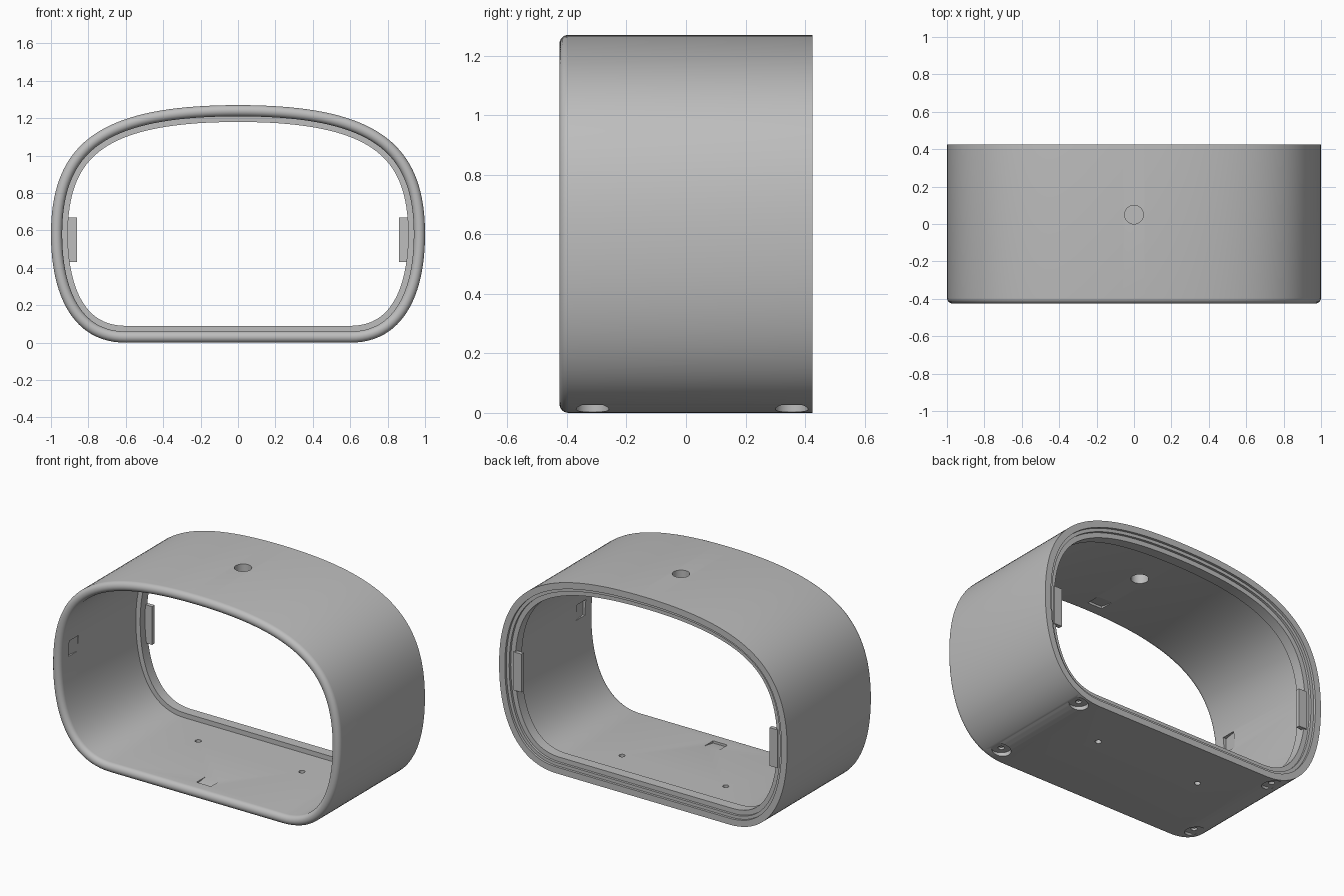
import bpy, bmesh, math
from mathutils import Vector, Matrix

if "Cube" in bpy.data.objects:
    bpy.data.objects.remove(bpy.data.objects["Cube"])

grey = bpy.data.materials.new("mid grey")
grey.diffuse_color = (0.51, 0.51, 0.51, 1)
grey.use_nodes = True
grey.node_tree.nodes["Principled BSDF"].inputs["Base Color"].default_value = grey.diffuse_color


def make_object(name, bm):
    bmesh.ops.recalc_face_normals(bm, faces=bm.faces)
    mesh = bpy.data.meshes.new(name)
    bm.to_mesh(mesh)
    bm.free()
    mesh.materials.append(grey)
    ob = bpy.data.objects.new(name, mesh)
    bpy.context.collection.objects.link(ob)
    return ob


def bezier(p, n):
    """Points and outward normals along a cubic curve."""
    a, b, c, d = (Vector(q) for q in p)
    out = []
    for i in range(n + 1):
        t = i / n
        u = 1 - t
        pos = a*u**3 + b*3*u*u*t + c*3*u*t*t + d*t**3
        tan = ((b - a)*u*u + (c - b)*2*u*t + (d - c)*t*t).normalized()
        out.append((pos, Vector((tan.y, -tan.x))))
    return out


# Rounded outline: right half from the bottom to the top, then mirrored
half = bezier([(0.60, 0), (0.88, 0), (1, 0.25), (1, 0.58)], 24)
half += bezier([(1, 0.58), (1, 1.08), (0.72, 1.27), (0, 1.27)], 36)[1:]
flip = Vector((-1, 1))
outline = half + [(p * flip, n * flip) for p, n in reversed(half[:-1])]

# Wall section as (inset, y): round front edge, rear flange, stepped rear seat
section = [(0.03 - 0.03*math.cos(math.pi*i/12), -0.395 - 0.03*math.sin(math.pi*i/12))
           for i in range(13)]
section += [(0.06, 0.33), (0.09, 0.33), (0.09, 0.395), (0.06, 0.395),
            (0.06, 0.41), (0.04, 0.41), (0.04, 0.425), (0, 0.425)]

bm = bmesh.new()
rings = []
for p, n in outline:
    rings.append([bm.verts.new((p.x - n.x*d, y, p.y - n.y*d)) for d, y in section])
m = len(section)
for i, r in enumerate(rings):
    s = rings[(i + 1) % len(rings)]
    for j in range(m):
        k = (j + 1) % m
        bm.faces.new((r[j], r[k], s[k], s[j]))
shell = make_object("shell", bm)


def cylinder(x, y, z0, z1, r, n=32):
    bm = bmesh.new()
    bmesh.ops.create_cone(bm, cap_ends=True, segments=n, radius1=r, radius2=r,
                          depth=z1 - z0, matrix=Matrix.Translation((x, y, (z0 + z1)/2)))
    return bm


def prism(points, width, matrix):
    """Side profile (y, z) extruded across x."""
    bm = bmesh.new()
    face = bm.faces.new([bm.verts.new((-width/2, y, z)) for y, z in points])
    ext = bmesh.ops.extrude_face_region(bm, geom=[face])
    bmesh.ops.translate(bm, vec=(width, 0, 0),
                        verts=[v for v in ext["geom"] if isinstance(v, bmesh.types.BMVert)])
    bmesh.ops.transform(bm, matrix=matrix, verts=bm.verts)
    return bm


# Top hole, floor screw holes, foot recesses with pilot holes
cuts = [cylinder(0, 0.05, 1.1, 1.4, 0.05)]
for sx in (-1, 1):
    cuts.append(cylinder(sx*0.36, 0.12, -0.1, 0.15, 0.018, 16))
    for y in (-0.314, 0.355):
        cuts.append(cylinder(sx*0.70, y, -0.1, 0.027, 0.055))
        cuts.append(cylinder(sx*0.70, y, -0.1, 0.04, 0.018, 16))

# Shallow ramped clip notches on the floor, ceiling and both side walls
notch = [(-0.34, 0.03), (-0.34, -0.014), (-0.25, 0.0), (-0.25, 0.03)]
for pos, angle in (((0, 0, 0.06), 0), ((0, 0, 1.21), 180),
                   ((-0.94, 0, 0.66), 90), ((0.94, 0, 0.66), -90)):
    cuts.append(prism(notch, 0.1, Matrix.Translation(pos)
                      @ Matrix.Rotation(math.radians(angle), 4, 'Y')))

for bm in cuts:
    cutter = make_object("cutter", bm)
    cutter.hide_render = True
    mod = shell.modifiers.new("cut", 'BOOLEAN')
    mod.operation = 'DIFFERENCE'
    mod.solver = 'EXACT'
    mod.object = cutter
    bpy.context.view_layer.objects.active = shell
    bpy.ops.object.modifier_apply(modifier=mod.name)
    bpy.data.objects.remove(cutter)

bpy.ops.object.select_all(action='DESELECT')
shell.select_set(True)
bpy.context.view_layer.objects.active = shell
bpy.ops.object.shade_smooth_by_angle(angle=math.radians(30))

# Thin retaining tabs at the rear, one on each side
for side, sx in (("left", -1), ("right", 1)):
    bm = bmesh.new()
    bmesh.ops.create_cube(bm, size=1, matrix=Matrix.Translation((sx*0.888, 0.39, 0.55))
                          @ Matrix.Diagonal((0.055, 0.025, 0.24, 1)))
    make_object(side + "_tab", bm)
